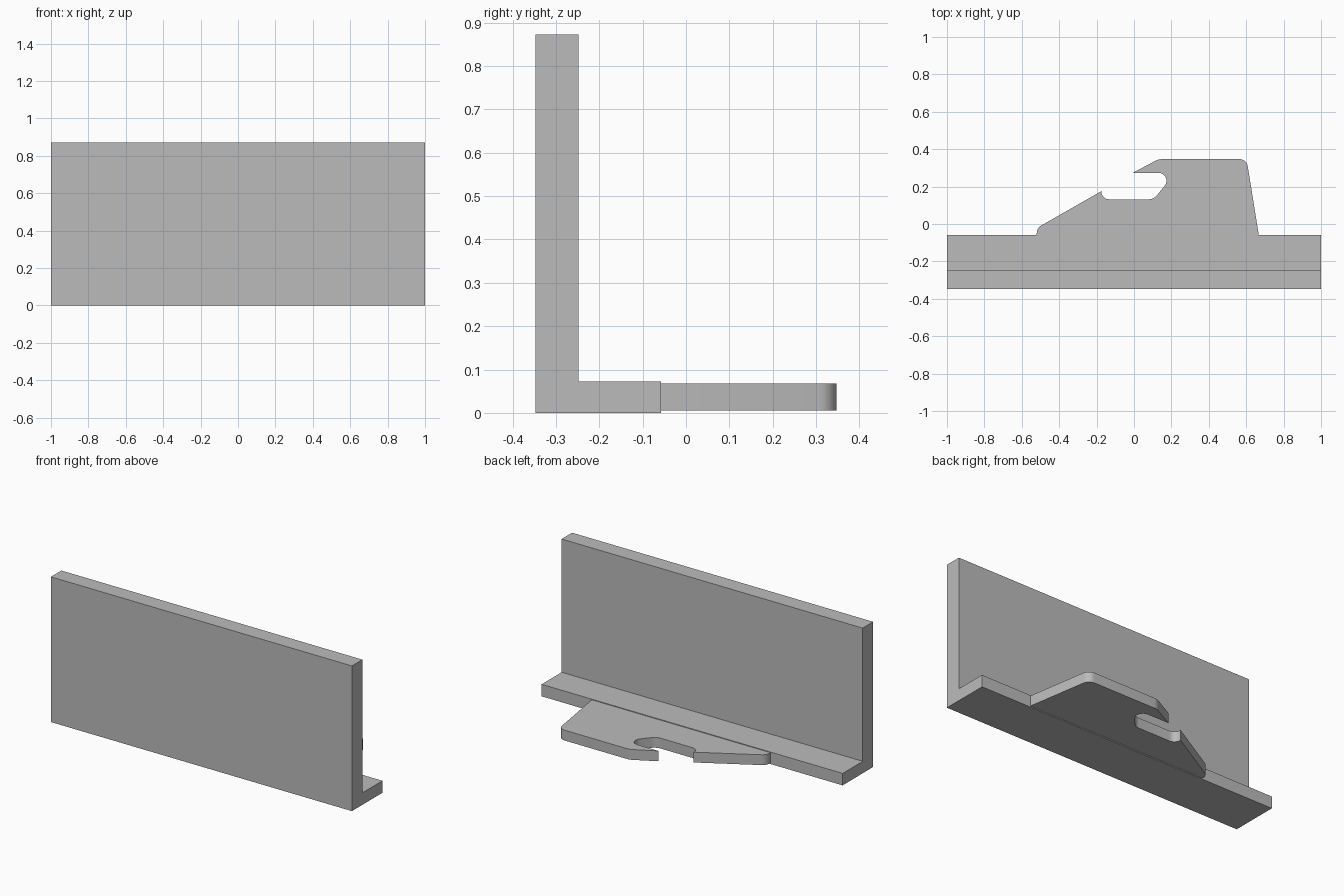
import bpy
import bmesh
import math
from mathutils import Vector

cube = bpy.data.objects.get("Cube")
if cube:
    bpy.data.objects.remove(cube, do_unlink=True)

grey = bpy.data.materials.new("plain grey")
grey.use_nodes = True
colour = (0.5, 0.5, 0.5, 1)
grey.diffuse_color = colour
grey.node_tree.nodes["Principled BSDF"].inputs["Base Color"].default_value = colour


def rounded(corners, steps=8):
    """Outline from (x, y, radius) corners, with an arc at each rounded one."""
    outline = []
    for i, (x, y, radius) in enumerate(corners):
        p = Vector((x, y))
        if not radius:
            outline.append(p)
            continue
        to_prev = (Vector(corners[i - 1][:2]) - p).normalized()
        to_next = (Vector(corners[(i + 1) % len(corners)][:2]) - p).normalized()
        half = to_prev.angle(to_next) / 2
        centre = p + (to_prev + to_next).normalized() * radius / math.sin(half)
        tangent = radius / math.tan(half)
        start = p + to_prev * tangent - centre
        end = p + to_next * tangent - centre
        sweep = math.atan2(start.cross(end), start.dot(end))
        for s in range(steps + 1):
            a = sweep * s / steps
            c, n = math.cos(a), math.sin(a)
            outline.append(centre + Vector((start.x * c - start.y * n,
                                            start.x * n + start.y * c)))
    return outline


def extrude(name, points, offset):
    """Solid made by sweeping a planar outline along an offset."""
    bm = bmesh.new()
    face = bm.faces.new([bm.verts.new(p) for p in points])
    result = bmesh.ops.extrude_face_region(bm, geom=[face], use_keep_orig=True)
    moved = [v for v in result["geom"] if isinstance(v, bmesh.types.BMVert)]
    bmesh.ops.translate(bm, verts=moved, vec=offset)
    bmesh.ops.recalc_face_normals(bm, faces=bm.faces)
    mesh = bpy.data.meshes.new(name)
    bm.to_mesh(mesh)
    bm.free()
    mesh.materials.append(grey)
    obj = bpy.data.objects.new(name, mesh)
    bpy.context.collection.objects.link(obj)
    return obj


# Upright plate and foot flange as one L-shaped section
front, inner, lip = -0.347, -0.248, -0.058
height, thick = 0.872, 0.072
section = [(front, 0), (lip, 0), (lip, thick), (inner, thick),
           (inner, height), (front, height)]
extrude("angle_bracket", [(-1, y, z) for y, z in section], (2, 0, 0))

# Hooked latch plate, slightly thinner than the flange and let into it
hook = [(-0.52, -0.08, 0), (-0.52, -0.022, 0.048), (-0.174, 0.176, 0),
        (-0.174, 0.132, 0.04), (0.105, 0.132, 0.06), (0.22, 0.273, 0.042),
        (-0.008, 0.273, 0), (0.132, 0.347, 0.08), (0.602, 0.347, 0.045),
        (0.667, -0.058, 0), (0.667, -0.08, 0)]
latch = extrude("hook_latch", [(p.x, p.y, 0.006) for p in rounded(hook)],
                (0, 0, 0.062))

# Smooth the rounded corners while keeping the edges crisp
bpy.ops.object.select_all(action="DESELECT")
latch.select_set(True)
bpy.context.view_layer.objects.active = latch
bpy.ops.object.shade_smooth_by_angle(angle=math.radians(25))
